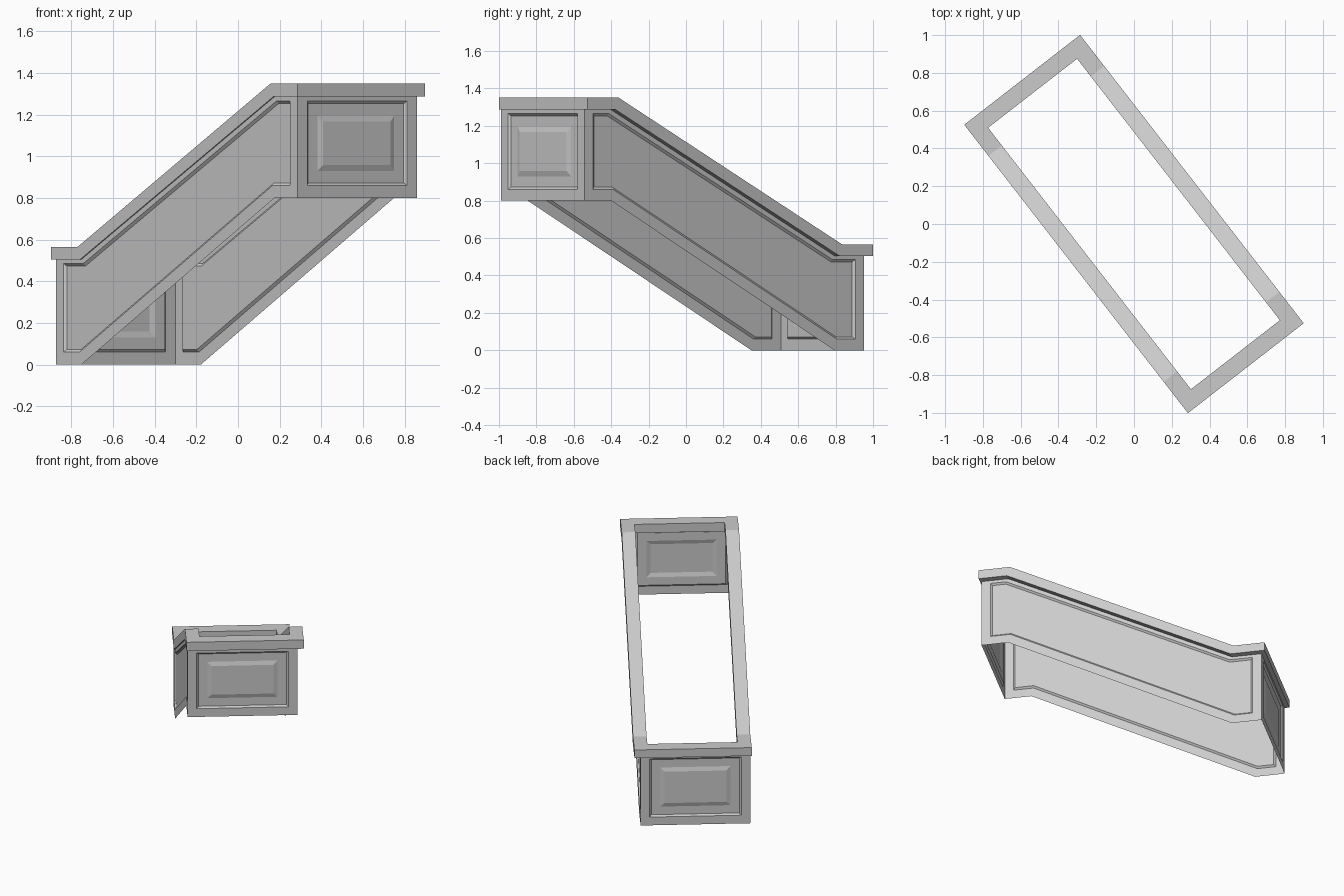
import bpy, bmesh, math

cube = bpy.data.objects.get("Cube")
if cube:
    bpy.data.objects.remove(cube)

grey = bpy.data.materials.new("plain_grey")
grey.use_nodes = True
grey.diffuse_color = (0.6, 0.6, 0.6, 1)
grey.node_tree.nodes["Principled BSDF"].inputs["Base Color"].default_value = (0.6, 0.6, 0.6, 1)

TURN = math.radians(-52.2)         # plan rotation of the stair
LOW, HIGH = -0.937, 0.956          # wall ends along the run
RIGHT, LEFT = -0.380, 0.346        # side walls across the run
BEND_LOW, BEND_HIGH = LOW + 0.2, HIGH - 0.18
RISE = 0.8
CAP_X, CAP_Y, CAP_W = 0.966, 0.388, 0.09


def finish(name, bm):
    mesh = bpy.data.meshes.new(name)
    bm.to_mesh(mesh)
    bm.free()
    mesh.materials.append(grey)
    obj = bpy.data.objects.new(name, mesh)
    obj.rotation_euler.z = TURN
    bpy.context.collection.objects.link(obj)


def panelled_wall(name, points, outward, steps):
    """Single-sheet wall with successive (width, depth) insets."""
    bm = bmesh.new()
    face = bm.faces.new([bm.verts.new(p) for p in points])
    face.normal_update()
    if face.normal.dot(outward) < 0:
        face.normal_flip()
    for width, depth in steps:
        bmesh.ops.inset_individual(bm, faces=[face], thickness=width,
                                   depth=depth, use_even_offset=True)
    finish(name, bm)


recess = [(0.06, 0), (0.012, -0.011)]
raised_field = recess + [(0.058, 0), (0.028, 0.008)]

# Sloping side walls
stations = [(LOW, 0), (BEND_LOW, 0), (BEND_HIGH, RISE), (HIGH, RISE)]
bottom_to_top = 0.545
top_drop = 0.02
for name, y, side in (("right_side_wall", RIGHT, -1), ("left_side_wall", LEFT, 1)):
    lower = [(x, y, z) for x, z in stations]
    upper = [(x, y, z + bottom_to_top - top_drop * z / RISE) for x, z in stations]
    panelled_wall(name, lower + upper[::-1], (0, side, 0), recess)

# End walls with a raised centre field
for name, x, base, height, side in (("lower_end_wall", LOW, 0, bottom_to_top, -1),
                                    ("upper_end_wall", HIGH, RISE, bottom_to_top - top_drop, 1)):
    corners = [(x, RIGHT, base), (x, LEFT, base),
               (x, LEFT, base + height), (x, RIGHT, base + height)]
    panelled_wall(name, corners, (side, 0, 0), raised_field)

# Cap rail: a closed mitred ring following the slope
bm = bmesh.new()


def rail_loop(inset, low_z, high_z, shift):
    ex, ey = CAP_X - inset, CAP_Y - inset
    run = [(-ex, low_z), (BEND_LOW + shift, low_z), (BEND_HIGH + shift, high_z), (ex, high_z)]
    ring = [(x, -ey, z) for x, z in run] + [(x, ey, z) for x, z in reversed(run)]
    return [bm.verts.new(p) for p in ring]


under, over = (0.505, 1.286, 0), (0.565, 1.35, -0.02)
loops = [rail_loop(0, *under), rail_loop(0, *over),
         rail_loop(CAP_W, *over), rail_loop(CAP_W, *under)]
for i, loop in enumerate(loops):
    following = loops[(i + 1) % len(loops)]
    for j in range(len(loop)):
        k = (j + 1) % len(loop)
        bm.faces.new((loop[j], loop[k], following[k], following[j]))
bmesh.ops.recalc_face_normals(bm, faces=bm.faces)
finish("cap_rail", bm)
